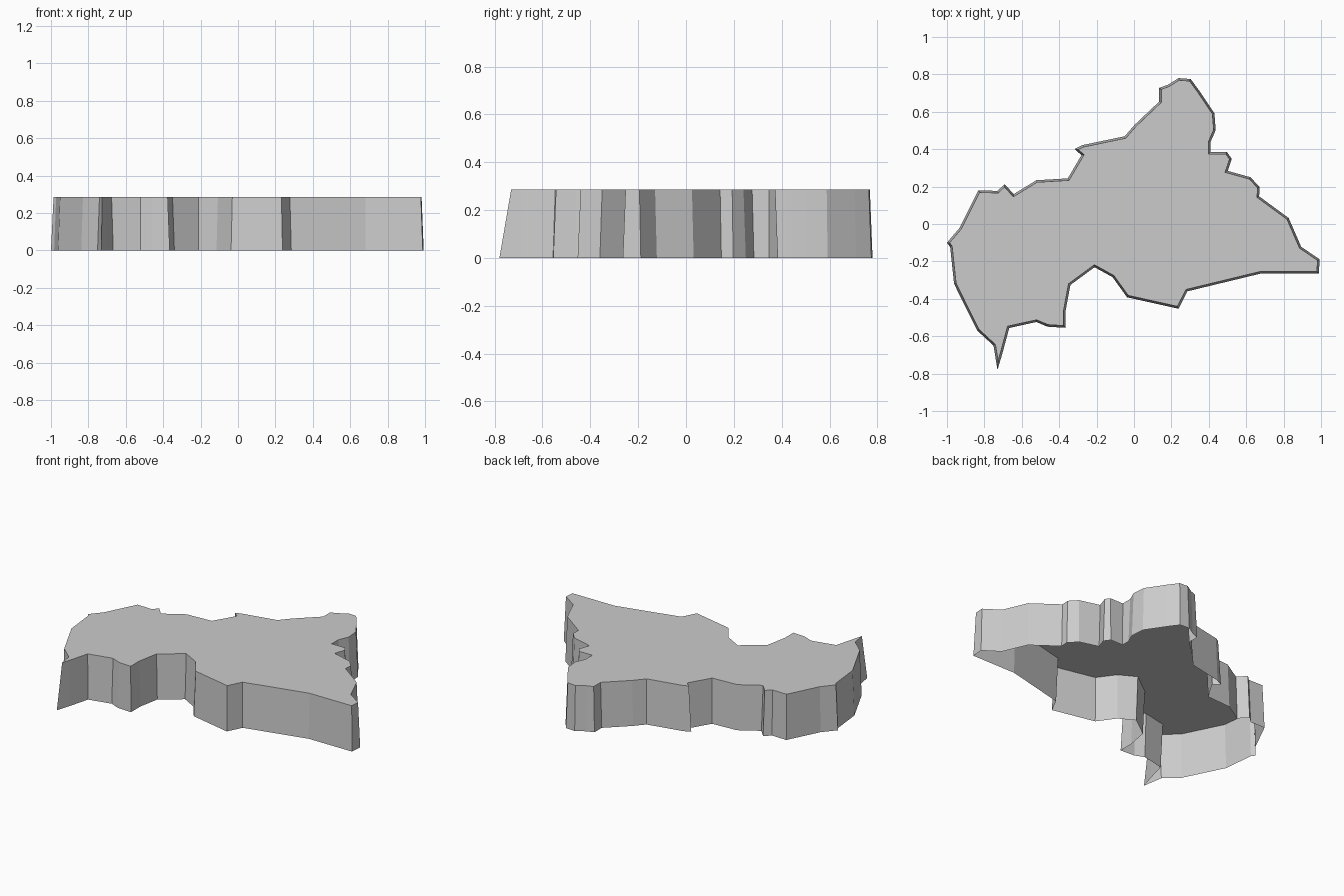
import bpy, bmesh
from mathutils import Vector

if "Cube" in bpy.data.objects:
    bpy.data.objects.remove(bpy.data.objects["Cube"])

HEIGHT = 0.285
INSET = 0.011   # walls lean inwards slightly towards the top

# Bottom outline, clockwise from the west tip
OUTLINE = [
    (-1.0, -.10), (-.933, -.021), (-.832, .18), (-.73, .177), (-.692, .213),
    (-.643, .16), (-.522, .234), (-.354, .244), (-.281, .368), (-.318, .401),
    (-.275, .422), (-.05, .469), (.003, .53), (.135, .655), (.135, .728),
    (.182, .745), (.238, .78), (.303, .775), (.35, .711), (.43, .592),
    (.437, .502), (.409, .438), (.409, .385), (.497, .385), (.523, .348),
    (.501, .284), (.623, .25), (.672, .197), (.669, .148), (.827, .032),
    (.894, -.122), (.993, -.189), (.988, -.264), (.682, -.264), (.285, -.36),
    (.238, -.453), (-.037, -.392), (-.115, -.284), (-.211, -.231),
    (-.34, -.326), (-.365, -.46), (-.365, -.555), (-.463, -.549),
    (-.522, -.524), (-.667, -.556), (-.703, -.69), (-.73, -.78),
    (-.751, -.65), (-.838, -.57), (-.962, -.32), (-.983, -.123),
]


def inset_loop(points, dist):
    """Offset a counter-clockwise loop inwards with mitred corners."""
    result = []
    n = len(points)
    for i, p in enumerate(points):
        a = (p - points[i - 1]).normalized()
        b = (points[(i + 1) % n] - p).normalized()
        na, nb = Vector((-a.y, a.x)), Vector((-b.y, b.x))
        result.append(p + (na + nb) * dist / (1 + na.dot(nb)))
    return result


outer = [Vector(p) for p in reversed(OUTLINE)]
inner = inset_loop(outer, INSET)

# Raised map plate: tapered walls and a flat top, open underneath
bm = bmesh.new()
low = [bm.verts.new((p.x, p.y, 0)) for p in outer]
high = [bm.verts.new((p.x, p.y, HEIGHT)) for p in inner]
for i in range(len(low)):
    j = (i + 1) % len(low)
    bm.faces.new((low[i], low[j], high[j], high[i]))
bm.faces.new(high)

mesh = bpy.data.meshes.new("map_plate")
bm.to_mesh(mesh)
bm.free()
plate = bpy.data.objects.new("map_plate", mesh)
bpy.context.collection.objects.link(plate)
